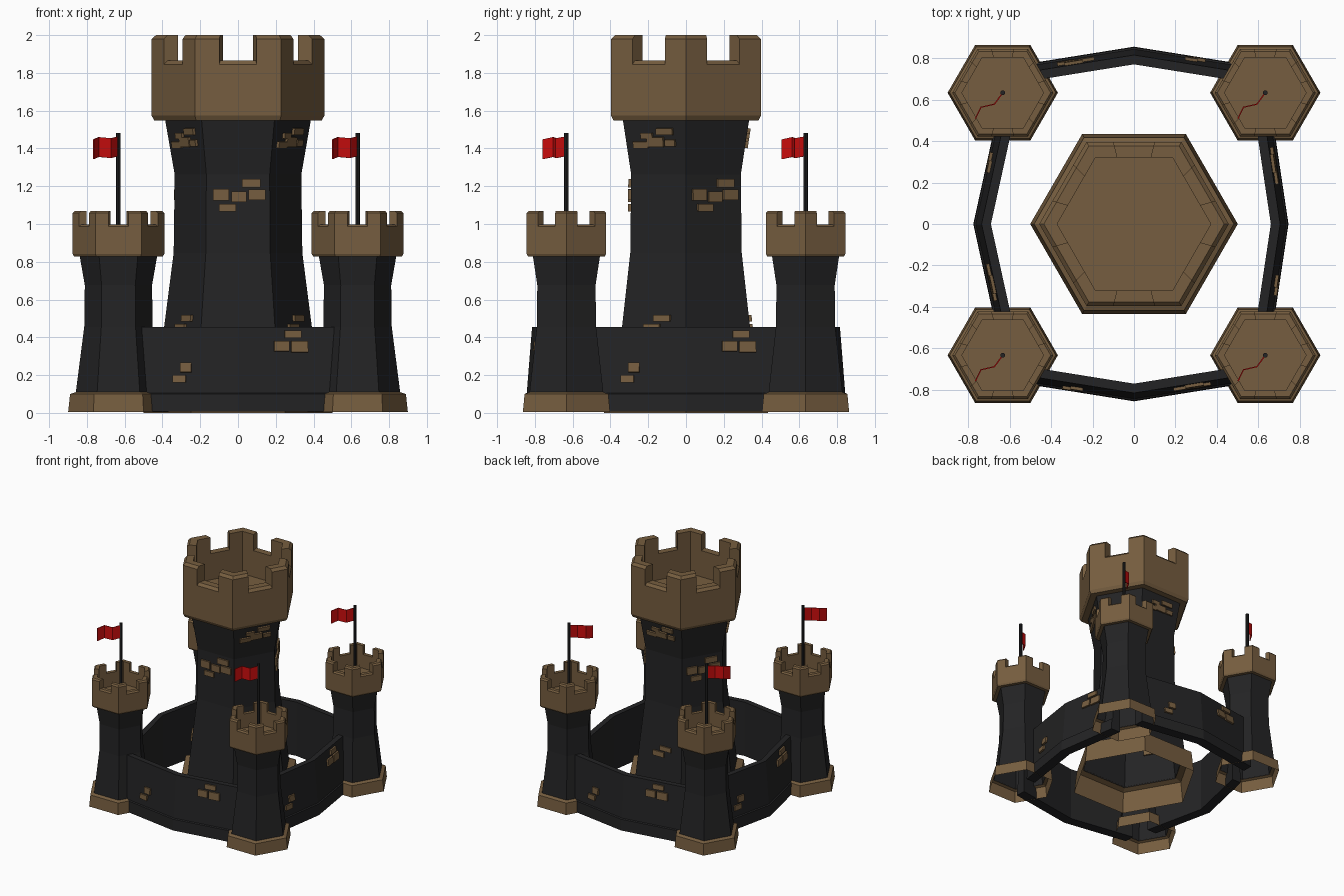
import bpy, bmesh
from math import sin, cos, atan, pi
from mathutils import Matrix, Vector

cube = bpy.data.objects.get("Cube")
if cube:
    bpy.data.objects.remove(cube)


def material(name, rgb):
    m = bpy.data.materials.new(name)
    m.use_nodes = True
    m.diffuse_color = (*rgb, 1)
    node = m.node_tree.nodes["Principled BSDF"]
    node.inputs["Base Color"].default_value = (*rgb, 1)
    node.inputs["Roughness"].default_value = 0.9
    return m


STONE = material("dark stone", (0.017, 0.017, 0.018))
BROWN = material("brown stone", (0.18, 0.11, 0.05))
RED = material("red cloth", (0.6, 0.004, 0.004))


def finish(bm, name, mat, matrix=Matrix()):
    bmesh.ops.remove_doubles(bm, verts=bm.verts, dist=0.0002)
    bmesh.ops.recalc_face_normals(bm, faces=bm.faces)
    mesh = bpy.data.meshes.new(name)
    bm.to_mesh(mesh)
    bm.free()
    mesh.materials.append(mat)
    ob = bpy.data.objects.new(name, mesh)
    ob.matrix_world = matrix
    bpy.context.collection.objects.link(ob)
    return ob


def face(bm, points):
    bm.faces.new([bm.verts.new(p) for p in points])


def rim(t, r, z):
    """Point on a hexagon outline; t counts corners, fractions run along an edge."""
    k = int(t)
    a = Vector((cos(k * pi / 3), sin(k * pi / 3), 0))
    b = Vector((cos((k + 1) * pi / 3), sin((k + 1) * pi / 3), 0))
    p = a.lerp(b, t - k) * r
    p.z = z
    return p


def hex_loft(name, profile, mat, matrix):
    bm = bmesh.new()
    for (r0, z0), (r1, z1) in zip(profile, profile[1:]):
        for k in range(6):
            face(bm, [rim(k, r0, z0), rim(k + 1, r0, z0), rim(k + 1, r1, z1), rim(k, r1, z1)])
    return finish(bm, name, mat, matrix)


# Crown: hexagonal parapet with a merlon on each corner
R_OUT, R_IN, Z_LOW, Z_FLOOR, Z_NOTCH, Z_TOP = 0.243, 0.197, 0.822, 0.875, 0.991, 1.0625


def crown(name, matrix):
    bm = bmesh.new()

    def section(t, top):
        return [rim(t, 0.2, Z_LOW), rim(t, R_OUT - 0.008, Z_LOW), rim(t, R_OUT, Z_LOW + 0.014),
                rim(t, R_OUT, top - 0.011), rim(t, R_OUT - 0.012, top),
                rim(t, R_IN, top), rim(t, R_IN, Z_FLOOR)]

    for k in range(6):
        stops = [k, k + 0.283, k + 0.717, k + 1]
        for i, top in enumerate((Z_TOP, Z_NOTCH, Z_TOP)):
            a, b = section(stops[i], top), section(stops[i + 1], top)
            for j in range(6):
                face(bm, [a[j], b[j], b[j + 1], a[j + 1]])
        # merlon cheeks on both sides of the notch
        for t in stops[1:3]:
            face(bm, section(t, Z_TOP)[3:6] + section(t, Z_NOTCH)[5:2:-1])
    face(bm, [rim(k, R_IN, Z_FLOOR) for k in range(6)])
    return finish(bm, name, BROWN, matrix)


# Tower: flared foot, waisted shaft and crown, reused at both sizes
FOOT = [(0.266, 0), (0.256, 0.094), (0.225, 0.104)]
SHAFT = [(0.226, 0.1), (0.181, 0.45), (0.178, 0.67), (0.206, 0.83)]


def tower(name, matrix):
    hex_loft(name + "_foot", FOOT, BROWN, matrix)
    hex_loft(name + "_shaft", SHAFT, STONE, matrix)
    crown(name + "_crown", matrix)


def brick(bm, frame, u, y, z, w, h, yaw, tilt):
    m = (frame @ Matrix.Translation((u, y, z)) @ Matrix.Rotation(yaw, 4, "Z")
         @ Matrix.Rotation(tilt, 4, "X") @ Matrix.Diagonal((w, 0.03, h, 1)))
    bmesh.ops.create_cube(bm, size=1, matrix=m)


# Keep
SCALE = 1.882
tower("keep", Matrix.Scale(SCALE, 4))

MIDDLE = [(-0.09, 1.155, 0.085, 0.06), (0.005, 1.145, 0.08, 0.055), (0.07, 1.215, 0.1, 0.045),
          (0.1, 1.155, 0.09, 0.055), (-0.055, 1.085, 0.09, 0.04)]
UPPER = [(-0.09, 1.42, 0.09, 0.035), (-0.05, 1.468, 0.07, 0.03), (0.06, 1.49, 0.1, 0.035),
         (0, 1.435, 0.1, 0.05), (0.09, 1.43, 0.06, 0.035),
         (0.05, 0.5, 0.1, 0.035), (-0.01, 0.45, 0.1, 0.04)]


def shaft_surface(z):
    """Distance of a keep face from the axis at height z, and its lean."""
    for (r0, z0), (r1, z1) in zip(SHAFT, SHAFT[1:]):
        if z <= z1 * SCALE:
            slope = (r1 - r0) / (z1 - z0)
            return (r0 * SCALE + slope * (z - z0 * SCALE)) * cos(pi / 6), slope * cos(pi / 6)


bm = bmesh.new()
for k in range(6):
    frame = Matrix.Rotation(k * pi / 3, 4, "Z")
    for u, z, w, h in (UPPER if k % 2 else MIDDLE):
        d, slope = shaft_surface(z)
        brick(bm, frame, u, -d, z, w, h, 0, atan(slope))
finish(bm, "keep_bricks", BROWN)

# Corner towers with flags
C = 0.633
FLAG = [(0, 0, 0.01), (-0.04, -0.055, 0), (-0.105, -0.07, 0.006), (-0.132, -0.125, -0.006)]
for x, side in ((C, "left"), (-C, "right")):
    for y, end in ((-C, "front"), (C, "back")):
        name = f"{end}_{side}_tower"
        place = Matrix.Translation((x, y, 0.006))
        tower(name, place)
        bm = bmesh.new()
        bmesh.ops.create_cone(bm, cap_ends=True, segments=8, radius1=0.012, radius2=0.012, depth=0.61,
                              matrix=Matrix.Translation((0, 0, 1.17)))
        finish(bm, name + "_flagpole", STONE, place)
        bm = bmesh.new()
        for p, q in zip(FLAG, FLAG[1:]):
            low = [Vector((a, b, 1.343 + c)) for a, b, c in (p, q)]
            high = [v + Vector((0, 0, 0.105)) for v in reversed(low)]
            face(bm, low + high)
        flag = finish(bm, name + "_flag", RED, place)
        solid = flag.modifiers.new("cloth", "SOLIDIFY")
        solid.thickness = 0.006
        solid.offset = 0

# Curtain walls, each bent outward at its middle
WALL = [(0.04, 0.008), (0.037, 0.1), (0.028, 0.106), (0, 0.455), (-0.045, 0.455), (-0.045, 0.008)]
WALL_BRICKS = [(-0.275, 0.24, 0.06, 0.05), (-0.31, 0.18, 0.07, 0.04), (0.29, 0.415, 0.09, 0.038),
               (0.23, 0.353, 0.08, 0.055), (0.325, 0.35, 0.09, 0.06)]
LEAN = -0.08


def wall(name, k, reach, bend, half):
    frame = Matrix.Rotation(k * pi / 2, 4, "Z")
    bm = bmesh.new()
    rings = [[Vector((u, -(reach - bend * abs(u) + off), z)) for off, z in WALL] for u in (-half, 0, half)]
    n = len(WALL)
    for a, b in zip(rings, rings[1:]):
        for i in range(n):
            j = (i + 1) % n
            face(bm, [a[i], b[i], b[j], a[j]])
    face(bm, rings[0])
    face(bm, rings[2])
    finish(bm, name, STONE, frame)
    bm = bmesh.new()
    for u, z, w, h in WALL_BRICKS:
        d = reach - bend * abs(u) + LEAN * (z - 0.455)
        brick(bm, Matrix(), u, -d, z, w, h, atan(bend) * (1 if u > 0 else -1), atan(LEAN))
    finish(bm, name + "_bricks", BROWN, frame)


wall("front_wall", 0, 0.815, 0.16, 0.56)
wall("left_wall", 1, 0.705, 0.15, 0.52)
wall("back_wall", 2, 0.815, 0.16, 0.56)
wall("right_wall", 3, 0.735, 0.22, 0.52)
